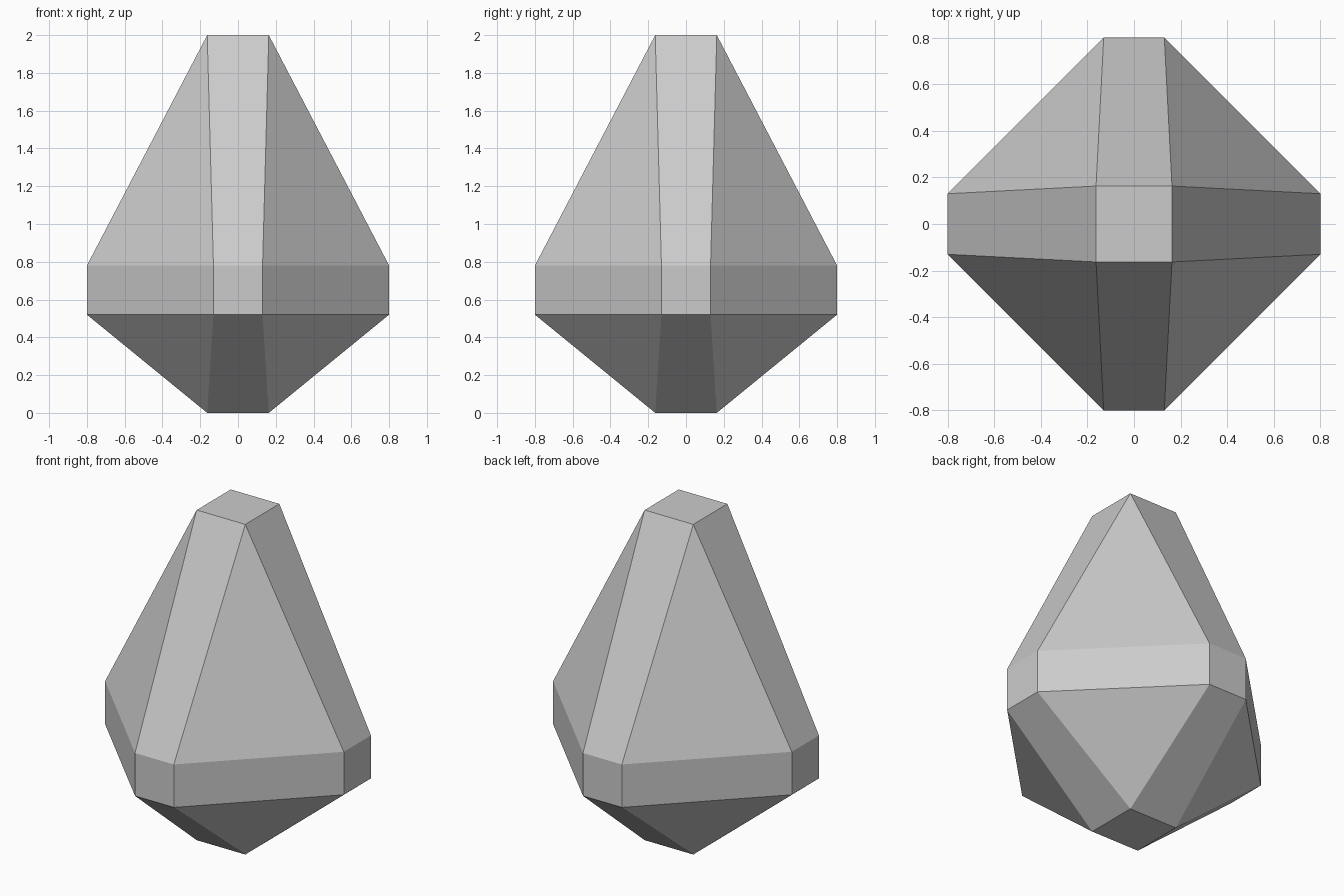
import bpy
import bmesh

cube = bpy.data.objects.get("Cube")
if cube:
    bpy.data.objects.remove(cube, do_unlink=True)

CAP = 0.163              # half width of the square caps
REACH, HALF = 0.80, 0.13  # girdle radius and half width of its narrow sides
LOW, HIGH, TOP = 0.52, 0.78, 2.0

stone = bpy.data.materials.new("grey stone")
stone.use_nodes = True
colour = (0.6, 0.6, 0.6, 1)
stone.diffuse_color = colour
stone.node_tree.nodes["Principled BSDF"].inputs["Base Color"].default_value = colour


def quarter_turns(bm, points, z):
    """Repeat the points around z in four quarter turns, counter-clockwise."""
    ring = []
    for _ in range(4):
        ring += [bm.verts.new((x, y, z)) for x, y in points]
        points = [(-y, x) for x, y in points]
    return ring


bm = bmesh.new()
corner = [(CAP, CAP)]
side = [(REACH, -HALF), (REACH, HALF)]
base = quarter_turns(bm, corner, 0)
lower = quarter_turns(bm, side, LOW)
upper = quarter_turns(bm, side, HIGH)
tip = quarter_turns(bm, corner, TOP)

# Flat caps
bm.faces.new(tip)
bm.faces.new(base[::-1])

# Upright girdle
for i in range(8):
    j = (i + 1) % 8
    bm.faces.new((lower[i], lower[j], upper[j], upper[i]))

# Crown and pavilion: a narrow four-sided and a wide three-sided facet per quarter
for ring, cap in ((upper, tip), (lower, base)):
    for i in range(4):
        a, b, c = ring[2 * i], ring[2 * i + 1], ring[(2 * i + 2) % 8]
        bm.faces.new((a, b, cap[i], cap[i - 1]))
        bm.faces.new((b, c, cap[i]))

bmesh.ops.recalc_face_normals(bm, faces=bm.faces)
mesh = bpy.data.meshes.new("cut_gem")
bm.to_mesh(mesh)
bm.free()
mesh.materials.append(stone)
gem = bpy.data.objects.new("cut_gem", mesh)
bpy.context.collection.objects.link(gem)
